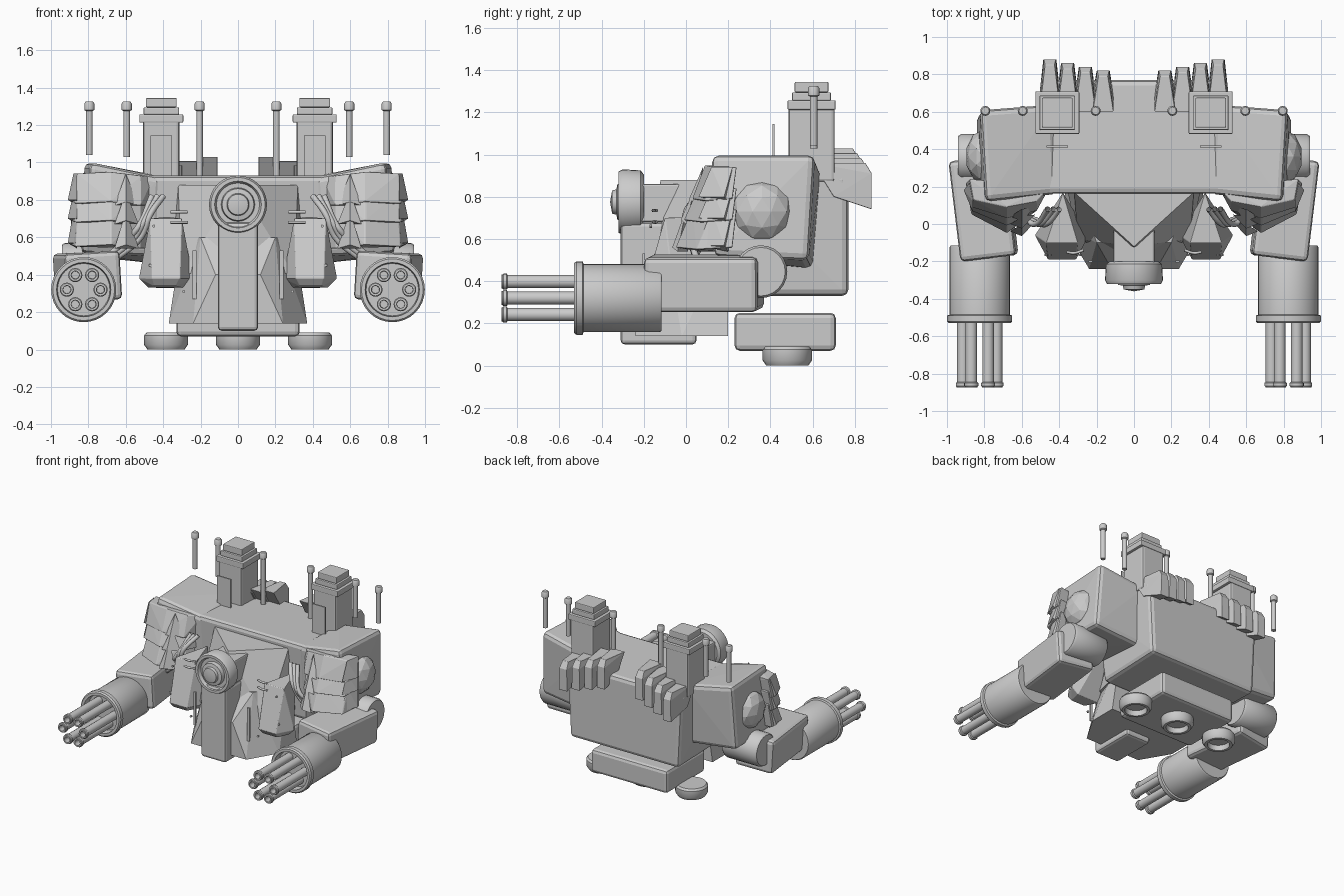
import bpy, bmesh, math
from mathutils import Vector, Matrix

if "Cube" in bpy.data.objects:
    bpy.data.objects.remove(bpy.data.objects["Cube"])


def finish(name, bm, bevel=0.0, smooth=False):
    bmesh.ops.recalc_face_normals(bm, faces=bm.faces[:])
    me = bpy.data.meshes.new(name)
    bm.to_mesh(me)
    bm.free()
    ob = bpy.data.objects.new(name, me)
    bpy.context.collection.objects.link(ob)
    if bevel:
        m = ob.modifiers.new("bevel", 'BEVEL')
        m.width, m.segments, m.angle_limit = bevel, 2, math.radians(35)
    if smooth:
        bpy.ops.object.select_all(action='DESELECT')
        ob.select_set(True)
        bpy.context.view_layer.objects.active = ob
        bpy.ops.object.shade_smooth_by_angle(angle=math.radians(35))
    return ob


def box(name, c, size, bevel=0.0, rot=(0, 0, 0)):
    bm = bmesh.new()
    bmesh.ops.create_cube(bm, size=1)
    ob = finish(name, bm, bevel)
    for v in ob.data.vertices:
        v.co = [a * b for a, b in zip(v.co, size)]
    ob.location, ob.rotation_euler = c, rot
    return ob


def hull(name, pts, s=1, bevel=0.0, both=False):
    """Convex faceted solid; s mirrors it, both adds the mirrored points."""
    bm = bmesh.new()
    for x, y, z in pts:
        bm.verts.new((s * x, y, z))
        if both and x:
            bm.verts.new((-x, y, z))
    r = bmesh.ops.convex_hull(bm, input=bm.verts[:])
    loose = [v for v in bm.verts if not v.link_faces]
    bmesh.ops.delete(bm, geom=loose, context='VERTS')
    bmesh.ops.dissolve_limit(bm, angle_limit=0.02, verts=bm.verts[:], edges=bm.edges[:])
    return finish(name, bm, bevel)


def lathe(name, profile, loc, axis='Z', n=24):
    """Revolve (radius, height) points about an axis; -Y points forward."""
    bm = bmesh.new()
    rings = []
    for r, h in profile:
        if r == 0:
            rings.append([bm.verts.new((0, 0, h))])
        else:
            rings.append([bm.verts.new((r * math.cos(2 * math.pi * i / n),
                                        r * math.sin(2 * math.pi * i / n), h)) for i in range(n)])
    for a, b in zip(rings, rings[1:]):
        for i in range(n):
            j = (i + 1) % n
            q = [a[i % len(a)], a[j % len(a)], b[j % len(b)], b[i % len(b)]]
            q = list(dict.fromkeys(q))
            if len(q) > 2:
                bm.faces.new(q)
    rot = {'Z': Matrix(), 'Y': Matrix.Rotation(math.pi / 2, 4, 'X'),
           'X': Matrix.Rotation(math.pi / 2, 4, 'Y')}[axis]
    bm.transform(Matrix.Translation(loc) @ rot)
    return finish(name, bm, smooth=True)


def hose(name, pts, r):
    cu = bpy.data.curves.new(name, 'CURVE')
    cu.dimensions, cu.bevel_depth, cu.bevel_resolution = '3D', r, 2
    sp = cu.splines.new('BEZIER')
    sp.bezier_points.add(len(pts) - 1)
    for b, p in zip(sp.bezier_points, pts):
        b.co = p
        b.handle_left_type = b.handle_right_type = 'AUTO'
    ob = bpy.data.objects.new(name, cu)
    bpy.context.collection.objects.link(ob)


# Torso: rear block, faceted chest, keel and lower tray
hull("torso_block", [(.5, .77, .91), (.5, .16, .93), (.47, .77, .33), (.45, .2, .33)], bevel=.03, both=True)
hull("chest_wedge", [(.32, .17, .88), (0, -.12, .88), (.36, .2, .4), (0, -.2, .45), (.3, -.08, .4)], both=True)
hull("chest_skirt", [(.3, .2, .6), (.2, -.1, .6), (.37, .2, .14), (.37, -.02, .14),
                     (.24, -.24, .14), (.12, -.24, .4)], both=True)
box("chest_keel", (0, -.13, .39), (.215, .36, .58), .02)
box("chest_neck", (0, -.1, .77), (.22, .24, .18), .01)
box("lower_tray", (0, .47, .16), (.66, .48, .18), .025)

# Round chest lamp
lathe("chest_lamp", [(0, 0), (.13, 0), (.15, .015), (.155, .1), (.145, .12), (.125, .12), (.115, .095),
                     (.09, .095), (.085, .125), (.06, .13), (.055, .15), (0, .16)], (0, -.2, .775), 'Y', 32)

# Three thrusters underneath
for x in (-.385, 0, .385):
    lathe("thruster", [(0, .09), (.105, .09), (.117, .075), (.117, .025), (.1, 0), (.08, 0), (.075, .04),
                       (0, .04)], (x, .48, 0), 'Z', 24)

for s in (-1, 1):
    # Shoulder pod with a faceted dome
    hull("shoulder_pod", [(.41, .16, .92), (.79, .12, 1.0), (.82, .61, 1.0), (.43, .64, .93),
                          (.43, .18, .5), (.84, .13, .52), (.84, .58, .5), (.45, .6, .46)], s, .03)
    bm = bmesh.new()
    bmesh.ops.create_icosphere(bm, subdivisions=2, radius=.145)
    bm.transform(Matrix.Translation((s * .8, .36, .73)) @ Matrix.Diagonal((.7, 1, 1, 1)))
    finish("shoulder_dome", bm)

    # Overlapping pointed armour plates
    for i in range(3):
        t, y = .94 - .1 * i, .03 - .04 * i
        b = t - .17 - .03 * (i == 2)
        hull("shoulder_plate", [(.45 + .02 * i, .2, t - .02), (.52, .12, t - .01), (.68, .09 - .03 * i, t + .01),
                                (.86, .13, t), (.88, .24, t), (.46, .2, b), (.52, .07, b), (.68, y, b + .02),
                                (.87, .09 - .02 * i, b + .01), (.9, .22, b + .02)], s, .006)
        # Outer edge tooth and small front ridges
        hull("plate_tooth", [(.86, .12, t), (.88, .22, t), (.86, .2, b), (.91, .18, b + .03), (.86, .06, b + .03)], s)
        hull("plate_ridge", [(.6, y + .05, t), (.53, y + .06, b), (.66, y + .01, b), (.6, y - .015, b + .02)], s)

    # Elbow and forearm
    lathe("elbow", [(0, -.15), (.115, -.15), (.125, -.135), (.125, .135), (.115, .15), (0, .15)],
          (s * .79, .355, .445), 'X', 24)
    box("forearm", (s * .805, .085, .39), (.3, .54, .26), .025, (0, s * .06, -s * .12))

    # Rotary gun
    lathe("gun_drum", [(0, 0), (.155, 0), (.162, .01), (.162, .37), (.174, .375), (.174, .405), (.165, .415),
                       (.145, .415), (.14, .36), (0, .36)], (s * .825, -.115, .32), 'Y', 32)
    for k in range(6):
        a = k * math.pi / 3
        lathe("gun_barrel", [(0, 0), (.031, 0), (.031, .375), (.038, .38), (.038, .395), (.033, .4),
                             (.033, .405), (.022, .405), (.02, .34), (0, .34)],
              (s * .825 + .09 * math.cos(a), -.47, .32 + .09 * math.sin(a)), 'Y', 16)

    # Flared side guards on the chest
    hull("chest_guard", [(.3, -.1, .7), (.47, -.1, .7), (.38, .17, .71), (.24, -.06, .38), (.53, -.06, .38),
                         (.31, -.19, .38), (.46, -.19, .38), (.29, -.05, .33), (.48, -.05, .33),
                         (.33, -.16, .34), (.45, -.16, .34)], s, .004)
    box("guard_bar", (s * .232, -.2, .4), (.02, .012, .26))
    for z in (.68, .735):
        hose("guard_peg", [(s * .27, -.14, z), (s * .32, -.155, z), (s * .36, -.15, z)], .008)
    for x, z in ((.29, .31), (.21, .31), (.45, .66), (.47, .45)):
        lathe("rivet", [(0, 0), (.008, 0), (.008, .012), (0, .012)], (s * x, -.16, z), 'Y', 8)

    # Hoses from chest to arm
    for d in (0, .03, .06):
        hose("arm_hose", [(s * (.4 + d), .08, .82), (s * (.47 + d), 0, .72 - d),
                          (s * (.52 + d), .02, .6), (s * (.66 + d), .06, .48)], .016)

    # Exhaust tower with stepped cap
    x = s * .41
    box("tower", (x, .595, 1.05), (.195, .22, .36), .015)
    for z, w, h in ((1.235, .235, .045), (1.275, .19, .04), (1.32, .165, .05)):
        box("tower_cap", (x, .595, z), (w, w * .97, h), .006)
    box("tower_front_plate", (s * .41, .415, 1.02), (.115, .01, .25))

    # Antennas
    for ax, z0 in ((.205, .92), (.595, 1.03), (.795, 1.04)):
        lathe("antenna", [(0, z0), (.018, z0), (.018, 1.275), (.027, 1.28), (.027, 1.315), (.02, 1.325),
                          (0, 1.325)], (s * ax, .605, 0), 'Z', 12)

    # Fan of rear claw fins
    for i in range(4):
        cx, tip, t = .165 + .095 * i, .82 + .02 * i, 1.03 - .023 * i
        w = .055
        hull("rear_fin", [(cx - w, .6, t), (cx + w, .6, t), (cx - .025, tip - .03, t), (cx + .025, tip - .03, t),
                          (cx - .032, tip, t - .05), (cx + .032, tip, t - .05),
                          (cx - .035, tip, t - .22), (cx + .035, tip, t - .22),
                          (cx - w, .7, t - .16), (cx + w, .7, t - .16)], s, .003)
